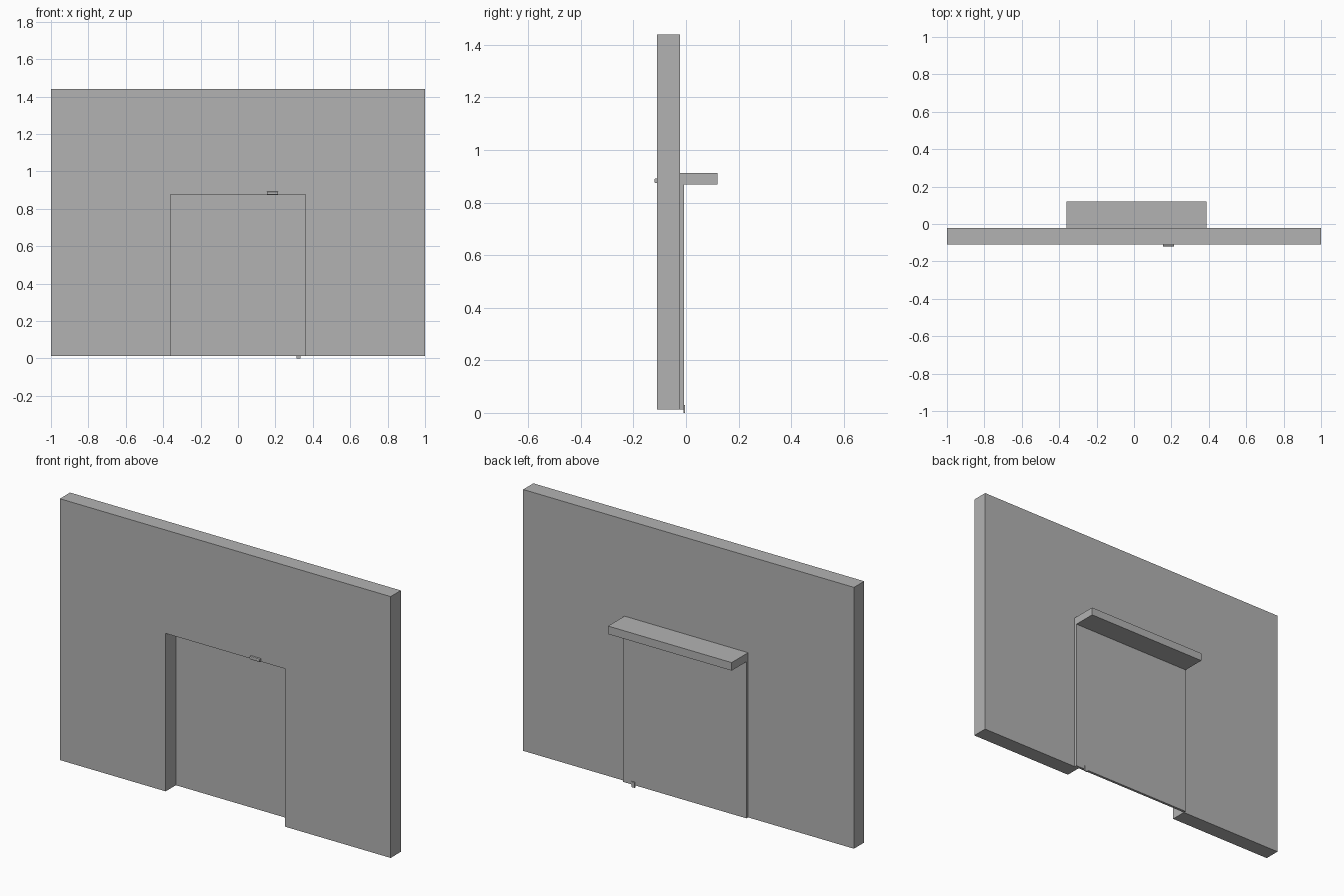
import bpy
import bmesh

default_cube = bpy.data.objects.get("Cube")
if default_cube:
    bpy.data.objects.remove(default_cube, do_unlink=True)

# One plain grey for every part
grey = bpy.data.materials.new("plain_grey")
grey.use_nodes = True
colour = (0.45, 0.45, 0.45, 1)
grey.diffuse_color = colour
grey.node_tree.nodes["Principled BSDF"].inputs["Base Color"].default_value = colour


def extrude_profile(name, profile, y_front, y_back):
    """Extrude an (x, z) outline from y_front to y_back."""
    bm = bmesh.new()
    face = bm.faces.new([bm.verts.new((x, y_front, z)) for x, z in profile])
    result = bmesh.ops.extrude_face_region(bm, geom=[face])
    moved = [v for v in result["geom"] if isinstance(v, bmesh.types.BMVert)]
    bmesh.ops.translate(bm, verts=moved, vec=(0, y_back - y_front, 0))
    bmesh.ops.recalc_face_normals(bm, faces=bm.faces)
    mesh = bpy.data.meshes.new(name)
    bm.to_mesh(mesh)
    bm.free()
    mesh.materials.append(grey)
    obj = bpy.data.objects.new(name, mesh)
    bpy.context.collection.objects.link(obj)
    return obj


def box(name, x0, x1, y0, y1, z0, z1):
    return extrude_profile(name, [(x0, z0), (x1, z0), (x1, z1), (x0, z1)], y0, y1)


BASE, TOP = 0.012, 1.44
WALL_FRONT, WALL_BACK = -0.11, -0.022
HALF_OPENING, OPENING_TOP = 0.36, 0.875
DOOR_RIGHT, DOOR_LEFT = -0.36, 0.387
LINTEL_BOTTOM = 0.868

# Wall with a doorway
half = [(HALF_OPENING, OPENING_TOP), (HALF_OPENING, BASE), (1, BASE), (1, TOP)]
outline = half + [(-x, z) for x, z in reversed(half)]
extrude_profile("wall", outline, WALL_FRONT, WALL_BACK)

# Sliding door panel on the back of the wall
box("door_panel", DOOR_RIGHT, DOOR_LEFT, WALL_BACK, -0.008, BASE, LINTEL_BOTTOM)

# Housing above the door
box("door_housing", DOOR_RIGHT, DOOR_LEFT, WALL_BACK, 0.12, LINTEL_BOTTOM, 0.912)

# Floor guide at the foot of the door
box("floor_guide", 0.313, 0.333, -0.009, -0.003, 0, 0.03)

# Small sensor above the doorway, with softened front edges
sensor = box("sensor", 0.155, 0.215, -0.12, WALL_FRONT, 0.874, 0.892)
bm = bmesh.new()
bm.from_mesh(sensor.data)
front_edges = [e for e in bm.edges
               if all(v.co.y < -0.119 for v in e.verts)
               and abs(e.verts[0].co.x - e.verts[1].co.x) > 0.01]
bmesh.ops.bevel(bm, geom=front_edges, offset=0.005, segments=2,
                profile=0.5, affect="EDGES")
bm.to_mesh(sensor.data)
bm.free()
